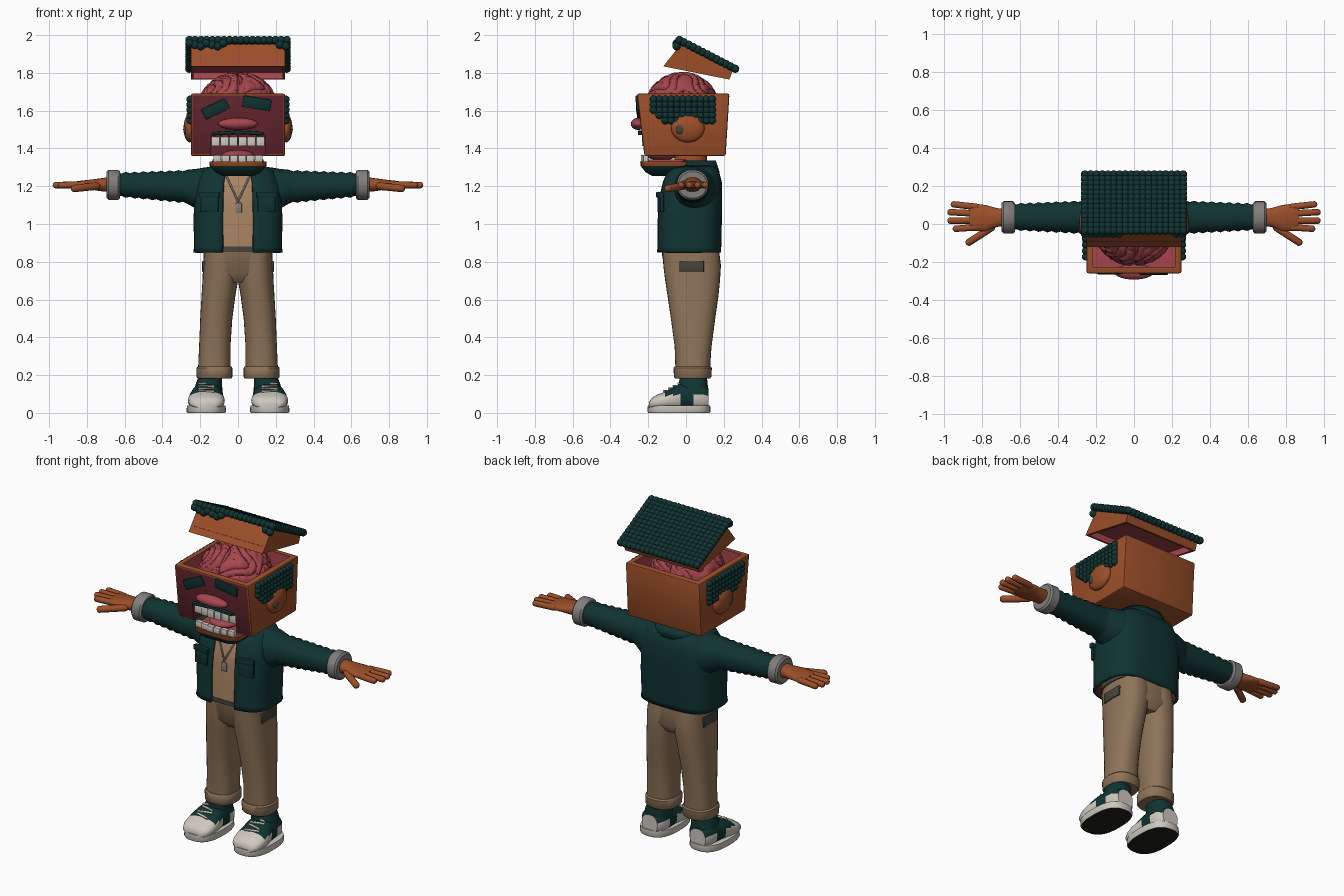
import bpy, bmesh, math
from mathutils import Vector, Matrix, Euler

if "Cube" in bpy.data.objects:
    bpy.data.objects.remove(bpy.data.objects["Cube"])

def material(name, r, g, b):
    m = bpy.data.materials.new(name)
    m.diffuse_color = (r, g, b, 1)
    m.use_nodes = True
    m.node_tree.nodes["Principled BSDF"].inputs["Base Color"].default_value = m.diffuse_color
    return m

ORANGE = material("orange skin", 0.33, 0.078, 0.022)
GREEN = material("dark green", 0.005, 0.034, 0.032)
PINK = material("pink", 0.38, 0.06, 0.075)
MAROON = material("maroon", 0.12, 0.018, 0.025)
TAN = material("tan", 0.40, 0.23, 0.125)
KHAKI = material("khaki", 0.27, 0.175, 0.10)
WHITE = material("off white", 0.62, 0.58, 0.51)
GREY = material("grey", 0.22, 0.21, 0.20)
OLIVE = material("olive grey", 0.06, 0.06, 0.045)
BLACK = material("black", 0.012, 0.012, 0.009)

def finish(name, bm, mats, mirror=False, recalc=True, rule=None):
    if recalc:
        bmesh.ops.recalc_face_normals(bm, faces=bm.faces)
    bm.normal_update()
    if rule:
        for f in bm.faces:
            f.material_index = rule(f.calc_center_median(), f.normal)
    me = bpy.data.meshes.new(name)
    bm.to_mesh(me)
    bm.free()
    for m in mats if isinstance(mats, (list, tuple)) else [mats]:
        me.materials.append(m)
    ob = bpy.data.objects.new(name, me)
    bpy.context.collection.objects.link(ob)
    if mirror:
        ob.modifiers.new("mirror", 'MIRROR')
    return ob

def loft(name, axis, secs, mats, n=2.4, seg=32, gap=None, **kw):
    """Superellipse sections (t, u0, u1, v0, v1) along an axis; gap opens the front."""
    bm, rows = bmesh.new(), []
    for t, u0, u1, v0, v1 in secs:
        row = []
        for i in range(seg):
            a = 2 * math.pi * i / seg if gap is None else \
                -math.pi / 2 + gap + (2 * math.pi - 2 * gap) * i / (seg - 1)
            c, s = math.cos(a), math.sin(a)
            u = (u0 + u1) / 2 + (u1 - u0) / 2 * math.copysign(abs(c) ** (2 / n), c)
            v = (v0 + v1) / 2 + (v1 - v0) / 2 * math.copysign(abs(s) ** (2 / n), s)
            row.append(bm.verts.new({'x': (t, u, v), 'y': (u, t, v), 'z': (u, v, t)}[axis]))
        rows.append(row)
    for a, b in zip(rows, rows[1:]):
        for i in range(seg if gap is None else seg - 1):
            j = (i + 1) % seg
            bm.faces.new((a[i], a[j], b[j], b[i]))
    if gap is None:
        bm.faces.new(rows[0])
        bm.faces.new(rows[-1])
    return finish(name, bm, mats, recalc=gap is None, **kw)

def box(name, c, size, mats, rot=(0, 0, 0), bevel=0.004, **kw):
    bm = bmesh.new()
    bmesh.ops.create_cube(bm, size=1, matrix=Matrix.LocRotScale(Vector(c), Euler(rot), Vector(size)))
    if bevel:
        bmesh.ops.bevel(bm, geom=bm.edges[:], offset=bevel, segments=2, affect='EDGES', profile=0.5)
    return finish(name, bm, mats, **kw)

def blob(name, c, r, mats, **kw):
    bm = bmesh.new()
    bmesh.ops.create_uvsphere(bm, u_segments=28, v_segments=16, radius=1,
                              matrix=Matrix.LocRotScale(Vector(c), None, Vector(r)))
    return finish(name, bm, mats, **kw)

def capsule(name, p, q, r, mats, **kw):
    p, q = Vector(p), Vector(q)
    bm = bmesh.new()
    bmesh.ops.create_uvsphere(bm, u_segments=14, v_segments=10, radius=r)
    for v in bm.verts:
        if v.co.z > 1e-5:
            v.co.z += (q - p).length
    bm.transform(Matrix.Translation(p) @ (q - p).to_track_quat('Z', 'Y').to_matrix().to_4x4())
    return finish(name, bm, mats, **kw)

def bumps(name, pts, r, mats, **kw):
    bm = bmesh.new()
    for p in pts:
        bmesh.ops.create_icosphere(bm, subdivisions=2, radius=r, matrix=Matrix.Translation(p))
    return finish(name, bm, mats, **kw)

def cut(ob, cutter):
    m = ob.modifiers.new("cut", 'BOOLEAN')
    m.operation, m.solver, m.object = 'DIFFERENCE', 'EXACT', cutter
    bpy.context.view_layer.objects.active = ob
    bpy.ops.object.modifier_apply(modifier=m.name)
    bpy.data.objects.remove(cutter)

# Head: tapered box, hollow on top, notched for the mouth
bm = bmesh.new()
bmesh.ops.create_cube(bm, size=1)
for v in bm.verts:
    top, back = v.co.z > 0, v.co.y > 0
    v.co = (math.copysign(0.25, v.co.x), (0.23 if top else 0.21) if back else (-0.26 if top else -0.22),
            1.69 if top else 1.36)
bmesh.ops.bevel(bm, geom=bm.edges[:], offset=0.01, segments=2, affect='EDGES', profile=0.5)
head = finish("head", bm, [ORANGE, PINK, MAROON])
cut(head, box("brain_cutter", (0, -0.015, 1.65), (0.43, 0.42, 0.3), ORANGE, bevel=0))
cut(head, box("mouth_cutter", (0, -0.17, 1.32), (0.29, 0.28, 0.3), ORANGE, bevel=0))
for f in head.data.polygons:
    x, y, z = f.center
    inside = abs(x) < 0.235 and -0.235 < y < 0.2 and 1.375 < z < 1.68
    f.material_index = (1 if z > 1.49 else 2) if inside else 0

# Brain: wrinkled ellipsoid with a central groove
bm = bmesh.new()
bmesh.ops.create_uvsphere(bm, u_segments=120, v_segments=80, radius=1)
def fold(d):
    a = math.sin(10 * d.x + 2.2 * math.sin(6 * d.y + 1) + 1.6 * math.sin(8 * d.z))
    b = math.sin(11 * d.y + 2 * math.sin(7 * d.x + 2) + 1.5 * math.sin(6 * d.z))
    return min(abs(a), abs(b) + 0.25, abs(d.x) * 12)
for v in bm.verts:
    d = v.co.normalized()
    k = 0.93 + 0.08 * math.sqrt(min(1, fold(d)))
    v.co = Vector((0.213 * d.x, 0.2 * d.y, 0.195 * d.z)) * k + Vector((0, -0.02, 1.61))
finish("brain", bm, [PINK, MAROON],
       rule=lambda c, n: int(fold(Vector((c.x / 0.213, (c.y + 0.02) / 0.2, (c.z - 1.61) / 0.195)).normalized()) < 0.13))

# Skull lid: tilted wedge with a hollow pink underside
bm = bmesh.new()
sides = [[bm.verts.new((x, y, z)) for y, z in ((-0.12, 1.835), (0.23, 1.765), (0.25, 1.82), (-0.025, 1.955))]
         for x in (-0.25, 0.25)]
for i in range(4):
    j = (i + 1) % 4
    f = bm.faces.new((sides[0][i], sides[0][j], sides[1][j], sides[1][i]))
    if i == 0:
        under = f
for s in sides:
    bm.faces.new(s)
bmesh.ops.recalc_face_normals(bm, faces=bm.faces)
bmesh.ops.inset_region(bm, faces=[under], thickness=0.022)
for f in bmesh.ops.extrude_discrete_faces(bm, faces=[under])['faces']:
    f.material_index = 1
    for e in f.edges:
        for g in e.link_faces:
            g.material_index = 1
    for v in f.verts:
        v.co += Vector((0, 0.008, 0.035))
finish("skull_lid", bm, [ORANGE, PINK])

# Curly hair on the lid and on the sides of the head
pts = [(-0.258 + 0.516 * i / 17, -0.035 + 0.295 * j / 12, 1.974 - 0.152 * j / 12)
       for i in range(18) for j in range(13)]
pts += [(-0.258 + 0.03 * i, -0.05, 1.957 - 0.008 * (i % 3)) for i in range(18) if i < 7 or i > 15]
bumps("top_hair", pts, 0.0225, GREEN)
box("hair_pad", (0, 0.112, 1.897), (0.52, 0.33, 0.025), GREEN, rot=(-0.476, 0, 0))
bumps("side_hair", [(0.253, -0.172 + 0.031 * i, 1.548 + 0.028 * j) for i in range(11) for j in range(5)
                    if i > 1 or j > 1 - i], 0.021, GREEN, mirror=True)

# Face
box("left_eyebrow", (-0.12, -0.25, 1.61), (0.14, 0.022, 0.06), GREEN, rot=(0.12, -0.45, 0))
box("right_eyebrow", (0.10, -0.253, 1.64), (0.15, 0.022, 0.06), GREEN, rot=(0.12, 0.16, 0))
blob("nose", (0, -0.252, 1.53), (0.105, 0.04, 0.032), PINK)
box("moustache", (0.065, -0.24, 1.483), (0.14, 0.03, 0.016), GREEN, rot=(0, 0.06, 0), mirror=True)
blob("ear", (0.255, 0.01, 1.507), (0.033, 0.088, 0.075), ORANGE, mirror=True)
blob("ear_hole", (0.278, -0.03, 1.5), (0.012, 0.024, 0.024), OLIVE, mirror=True)

# Mouth: teeth, tongue, jaw with beard
for i in range(3):
    x = 0.024 + 0.047 * i
    box("upper_tooth", (x, -0.218 + 0.006 * i, 1.437), (0.045, 0.03, 0.05), WHITE, mirror=True)
    box("lower_tooth", (x * 0.93, -0.225 + 0.006 * i, 1.347), (0.042, 0.028, 0.036), WHITE, mirror=True)
blob("tongue", (0, -0.13, 1.365), (0.085, 0.08, 0.028), PINK)
loft("lower_gum", 'z', [(1.31, -0.14, 0.14, -0.225, 0), (1.342, -0.135, 0.135, -0.22, 0)], PINK, n=5)
loft("jaw", 'z', [(1.255, -0.08, 0.08, -0.18, -0.03), (1.275, -0.12, 0.12, -0.215, 0),
                  (1.308, -0.15, 0.15, -0.24, 0.02), (1.332, -0.152, 0.152, -0.243, 0.02)],
     [ORANGE, GREEN], n=5, rule=lambda c, n: int(c.z < 1.308))
loft("neck", 'z', [(1.2, -0.09, 0.09, -0.07, 0.12), (1.38, -0.08, 0.08, -0.06, 0.11)], ORANGE)

# Shirt, necklace and jacket
loft("shirt", 'z', [(0.87, -0.185, 0.185, -0.135, 0.17), (1.1, -0.19, 0.19, -0.132, 0.17),
                    (1.24, -0.17, 0.17, -0.11, 0.16), (1.29, -0.1, 0.1, -0.075, 0.13)], TAN, n=3)
capsule("necklace", (0.06, -0.105, 1.25), (0, -0.134, 1.12), 0.005, GREY, mirror=True)
box("pendant", (0.003, -0.136, 1.085), (0.034, 0.01, 0.055), GREY)
jacket = loft("jacket", 'z', [(0.85, -0.237, 0.237, -0.155, 0.185), (0.88, -0.232, 0.232, -0.153, 0.187),
                              (1.02, -0.236, 0.236, -0.152, 0.19), (1.14, -0.23, 0.23, -0.143, 0.192),
                              (1.22, -0.22, 0.22, -0.125, 0.19), (1.28, -0.19, 0.19, -0.1, 0.175),
                              (1.31, -0.14, 0.14, -0.07, 0.15)], [GREEN, MAROON], n=3.2, seg=48, gap=0.18)
collar = loft("collar", 'z', [(1.275, -0.165, 0.165, -0.115, 0.178), (1.335, -0.125, 0.125, -0.07, 0.158)],
              [GREEN, GREEN], n=2.6, seg=40, gap=0.35)
for ob, t in ((jacket, 0.016), (collar, 0.02)):
    s = ob.modifiers.new("thickness", 'SOLIDIFY')
    s.thickness, s.material_offset = t, 1
box("jacket_pocket", (0.15, -0.134, 1.11), (0.095, 0.02, 0.095), GREEN, rot=(0, 0, 0.15), mirror=True)
box("pocket_flap", (0.15, -0.138, 1.155), (0.105, 0.026, 0.03), GREEN, rot=(0, 0, 0.15), mirror=True)

# Sleeves with soft wrinkles, cuffs and hands
secs = [(0.14, -0.07, 0.17, 1.04, 1.305), (0.22, -0.06, 0.15, 1.08, 1.292)]
for i in range(17):
    k, w = i / 16, 0.004 * math.cos(math.pi * i)
    secs.append((0.27 + 0.37 * k, -0.05 + 0.02 * k - w, 0.12 - 0.015 * k + w,
                 1.112 + 0.035 * k - w, 1.283 - 0.013 * k + w))
loft("sleeve", 'x', secs, GREEN, n=2.2, mirror=True)
loft("sleeve_cuff", 'x', [(0.625, -0.04, 0.11, 1.135, 1.28), (0.635, -0.05, 0.12, 1.127, 1.287),
                          (0.685, -0.05, 0.12, 1.127, 1.287), (0.695, -0.04, 0.11, 1.137, 1.277)],
     GREY, n=2.1, mirror=True)
loft("palm", 'x', [(0.66, -0.01, 0.08, 1.168, 1.252), (0.72, -0.015, 0.083, 1.173, 1.243),
                   (0.78, -0.04, 0.1, 1.182, 1.235), (0.85, -0.035, 0.108, 1.188, 1.227),
                   (0.865, -0.025, 0.1, 1.195, 1.222)], ORANGE, n=2.2, mirror=True)
for y0, x1, y1 in ((0.09, 0.945, 0.103), (0.055, 0.963, 0.062), (0.018, 0.963, 0.018), (-0.017, 0.935, -0.025)):
    capsule("finger", (0.83, y0, 1.207), (x1, y1, 1.206), 0.018, ORANGE, mirror=True)
capsule("thumb", (0.75, -0.02, 1.2), (0.865, -0.095, 1.188), 0.02, ORANGE, mirror=True)

# Trousers
loft("belt", 'z', [(0.855, -0.187, 0.187, -0.138, 0.175), (0.88, -0.187, 0.187, -0.138, 0.175)], OLIVE, n=3)
loft("hips", 'z', [(0.69, -0.1, 0.1, -0.07, 0.15), (0.74, -0.18, 0.18, -0.112, 0.183),
                   (0.86, -0.182, 0.182, -0.13, 0.172)], KHAKI, n=2.8)
loft("trouser_leg", 'z', [(0.2, 0.04, 0.213, -0.055, 0.125), (0.35, 0.04, 0.206, -0.06, 0.135),
                          (0.5, 0.03, 0.2, -0.08, 0.155), (0.62, 0.014, 0.193, -0.098, 0.172),
                          (0.7, 0.0, 0.188, -0.11, 0.18), (0.78, -0.01, 0.185, -0.12, 0.185),
                          (0.86, -0.01, 0.18, -0.125, 0.175)], KHAKI, n=2.4, mirror=True)
loft("trouser_cuff", 'z', [(0.182, 0.036, 0.214, -0.058, 0.128), (0.19, 0.03, 0.22, -0.064, 0.134),
                           (0.238, 0.03, 0.22, -0.066, 0.137), (0.246, 0.036, 0.212, -0.06, 0.13)],
     KHAKI, mirror=True)
box("trouser_pocket", (0.181, 0.03, 0.775), (0.018, 0.13, 0.06), OLIVE, mirror=True)

# Shoes
loft("sole", 'z', [(0, 0.068, 0.268, -0.2, 0.125), (0.008, 0.063, 0.273, -0.205, 0.13),
                   (0.04, 0.066, 0.27, -0.202, 0.128)], [WHITE, BLACK], n=2.6, mirror=True,
     rule=lambda c, n: int(n.z < -0.9))
loft("shoe", 'y', [(-0.195, 0.12, 0.22, 0.02, 0.06), (-0.18, 0.09, 0.246, 0.02, 0.08),
                   (-0.15, 0.076, 0.26, 0.015, 0.098), (-0.11, 0.07, 0.265, 0.015, 0.112),
                   (-0.07, 0.075, 0.26, 0.01, 0.135), (-0.03, 0.08, 0.25, 0.01, 0.155),
                   (0.04, 0.08, 0.24, 0.01, 0.15), (0.09, 0.085, 0.235, 0.01, 0.15),
                   (0.12, 0.11, 0.215, 0.02, 0.13)], [GREEN, WHITE], mirror=True,
     rule=lambda c, n: int(c.y < -0.11 or (c.z < 0.09 and (c.y > 0.06 or c.y < -0.03))))
loft("ankle", 'z', [(0.1, 0.08, 0.235, -0.04, 0.12), (0.15, 0.085, 0.225, -0.04, 0.115),
                    (0.2, 0.085, 0.205, -0.03, 0.11)], GREEN, mirror=True)
for i in range(4):
    box("shoe_lace", (0.167, -0.105 + 0.025 * i, 0.115 + 0.0135 * i), (0.09, 0.012, 0.012), WHITE,
        rot=(0.4, 0, 0.25 * (-1) ** i), mirror=True)

# Smooth shading with sharp edges kept
bpy.ops.object.select_all(action='SELECT')
bpy.context.view_layer.objects.active = head
bpy.ops.object.shade_smooth_by_angle(angle=math.radians(40))
